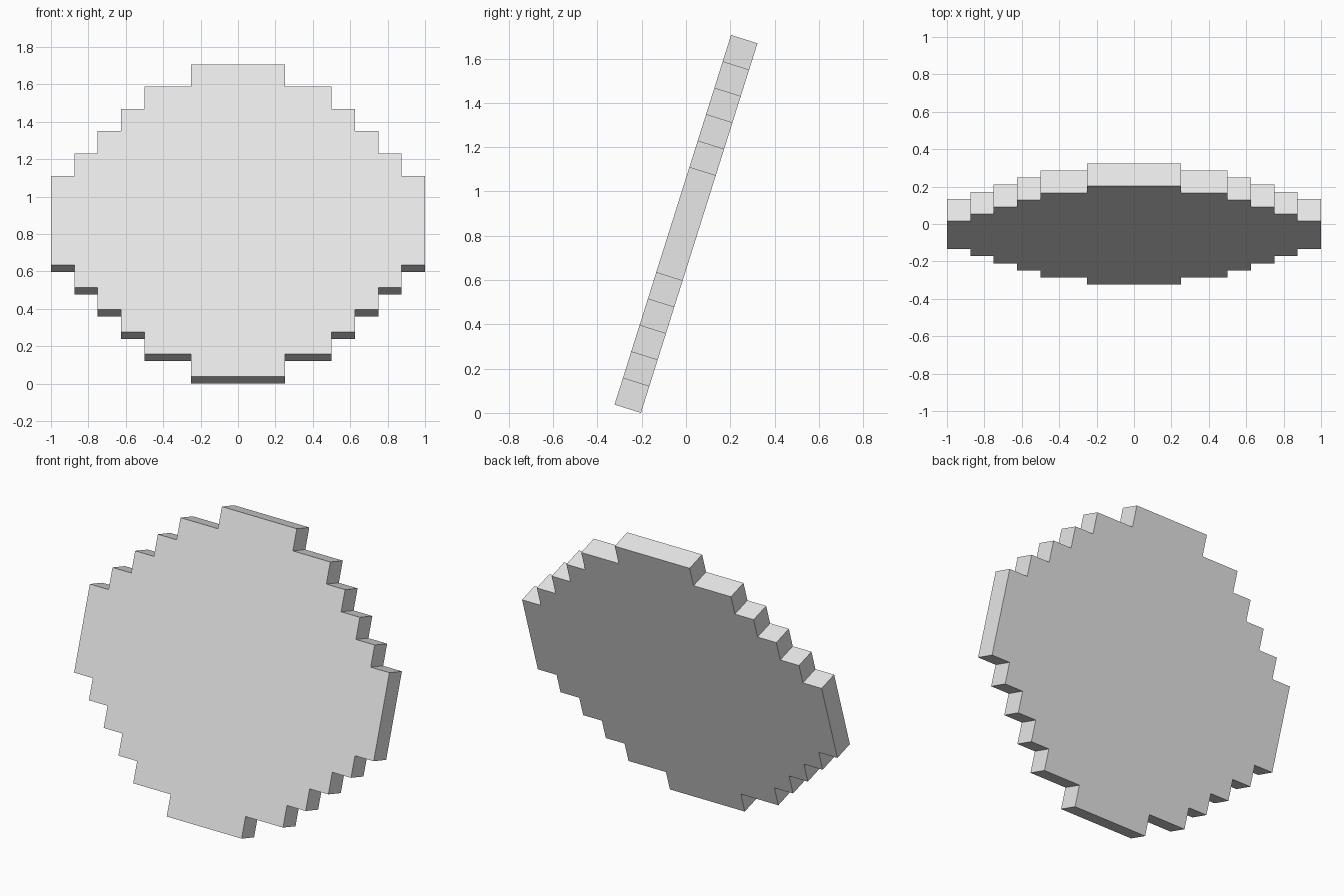
import bpy
import bmesh
import math
from mathutils import Matrix, Vector

cube = bpy.data.objects.get("Cube")
if cube:
    bpy.data.objects.remove(cube, do_unlink=True)

STEP = 0.125                      # side of one square step, and the thickness
TILT = math.radians(17.5)         # backward lean of the disc
HALF_WIDTHS = [2, 4, 5, 6, 7, 8, 8]   # steps per row, bottom row to middle

# Plain grey material
grey = bpy.data.materials.new("light_grey")
grey.use_nodes = True
colour = (0.8, 0.8, 0.8, 1.0)
grey.diffuse_color = colour
grey.node_tree.nodes["Principled BSDF"].inputs["Base Color"].default_value = colour

# Stepped outline of the right half, mirrored to close the disc
rows = HALF_WIDTHS + HALF_WIDTHS[::-1]
middle = len(rows) / 2
side = []
for i, width in enumerate(rows):
    for level in (i, i + 1):
        point = (width * STEP, (level - middle) * STEP)
        # the straight run at full width needs only its two ends
        if len(side) > 1 and side[-1][0] == side[-2][0] == point[0]:
            side.pop()
        if not side or side[-1] != point:
            side.append(point)
outline = side + [(-x, z) for x, z in reversed(side)]

# Extrude the outline into a slab
bm = bmesh.new()
front = bm.faces.new([bm.verts.new((x, -STEP / 2, z)) for x, z in outline])
sweep = bmesh.ops.extrude_face_region(bm, geom=[front], use_keep_orig=True)
back_verts = [g for g in sweep["geom"] if isinstance(g, bmesh.types.BMVert)]
bmesh.ops.translate(bm, verts=back_verts, vec=Vector((0, STEP, 0)))
bmesh.ops.recalc_face_normals(bm, faces=bm.faces)

# Lean the slab back and stand it on the ground
bm.transform(Matrix.Rotation(-TILT, 4, 'X'))
lowest = min(v.co.z for v in bm.verts)
bm.transform(Matrix.Translation((0, 0, -lowest)))

mesh = bpy.data.meshes.new("stepped_disc")
bm.to_mesh(mesh)
bm.free()
mesh.materials.append(grey)
disc = bpy.data.objects.new("stepped_disc", mesh)
bpy.context.collection.objects.link(disc)
